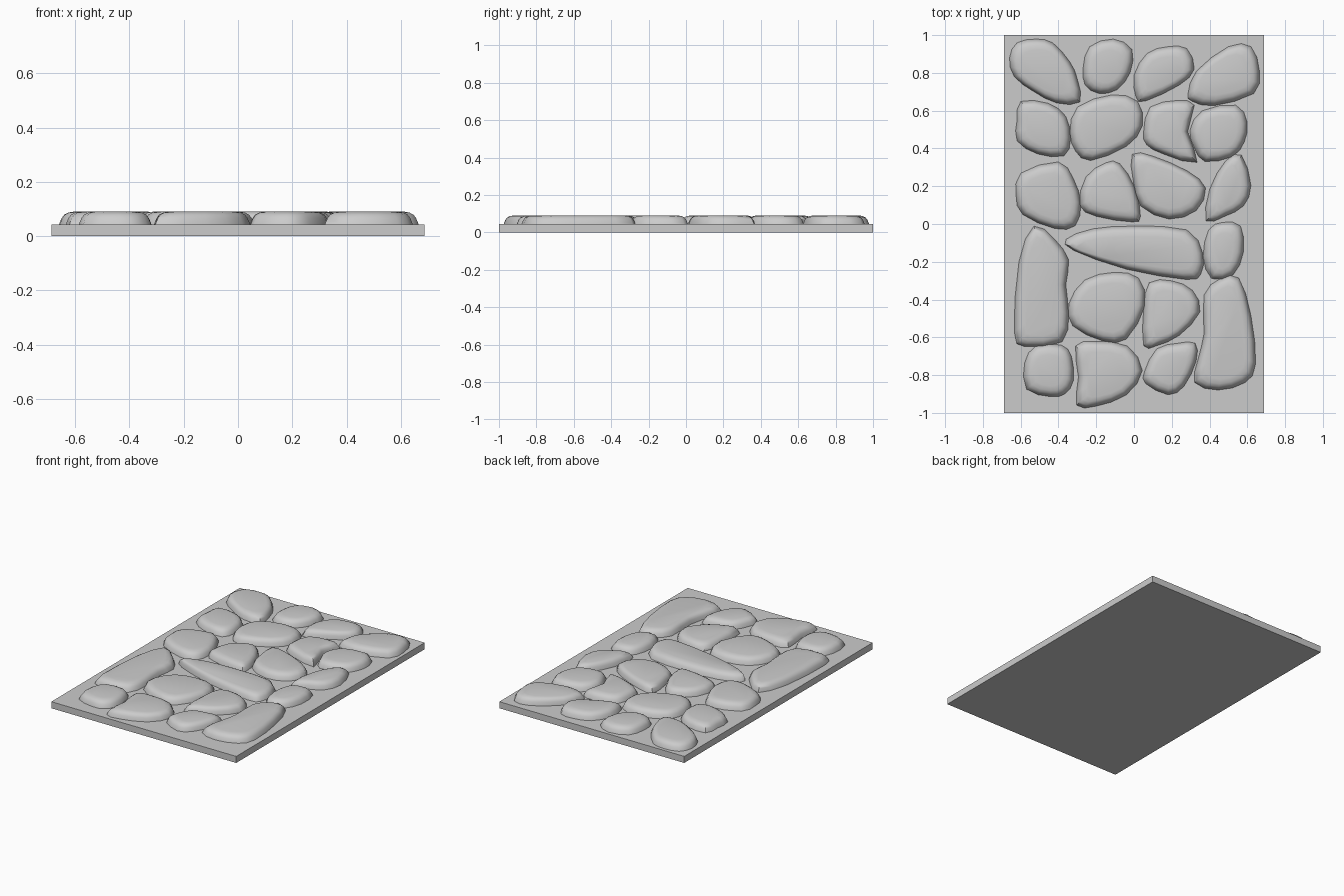
import bpy, bmesh
from mathutils import Vector

BASE = 0.044  # top of the slab
# stone cross-section: (inset from outline, height)
PROFILE = [(0.0, BASE - 0.004), (0.002, BASE + 0.004), (0.010, 0.067), (0.019, 0.079),
           (0.034, 0.087), (0.058, 0.0915)]


def rounded(points):
    """Closed Catmull-Rom loop: adds one midpoint per side."""
    pts = [Vector(p) for p in points]
    n, out = len(pts), []
    for i in range(n):
        a, b, c, d = pts[i - 1], pts[i], pts[(i + 1) % n], pts[(i + 2) % n]
        out += [b, (b + c) * 0.5625 - (a + d) * 0.0625]
    return out


def stone(name, *points):
    """Worn paving stone: outline swept up the rounded profile and capped."""
    loop = rounded(points)
    xs, ys = [p.x for p in loop], [p.y for p in loop]
    cx, cy = (min(xs) + max(xs)) / 2, (min(ys) + max(ys)) / 2
    hx, hy = (max(xs) - min(xs)) / 2, (max(ys) - min(ys)) / 2
    bm = bmesh.new()
    rings = []
    for inset, z in PROFILE:
        fx, fy = 1 - inset / hx, 1 - inset / hy
        rings.append([bm.verts.new((cx + (p.x - cx) * fx, cy + (p.y - cy) * fy, z)) for p in loop])
    n = len(loop)
    for lo, hi in zip(rings, rings[1:]):
        for i in range(n):
            j = (i + 1) % n
            bm.faces.new((lo[i], lo[j], hi[j], hi[i]))
    bm.faces.new(rings[0])
    bm.faces.new(rings[-1])
    bmesh.ops.recalc_face_normals(bm, faces=bm.faces[:])
    mesh = bpy.data.meshes.new(name)
    bm.to_mesh(mesh)
    bm.free()
    obj = bpy.data.objects.new(name, mesh)
    bpy.context.collection.objects.link(obj)
    bpy.ops.object.select_all(action='DESELECT')
    obj.select_set(True)
    bpy.context.view_layer.objects.active = obj
    bpy.ops.object.shade_smooth_by_angle(angle=0.8)


# Base slab
bpy.ops.mesh.primitive_cube_add(size=1, location=(0, 0, BASE / 2))
slab = bpy.context.object
slab.name = "slab"
slab.scale = (1.374, 2, BASE)
bpy.ops.object.transform_apply(location=True, scale=True)

# Back row
stone("stone_back_1", (-.66, .88), (-.62, .96), (-.52, .98), (-.43, .96), (-.34, .86),
      (-.30, .77), (-.285, .645), (-.41, .64), (-.53, .70), (-.635, .78))
stone("stone_back_2", (-.27, .83), (-.235, .94), (-.11, .98), (-.01, .925),
      (-.02, .80), (-.09, .71), (-.185, .69), (-.26, .735))
stone("stone_back_3", (0, .79), (.07, .905), (.18, .94), (.28, .93),
      (.32, .82), (.24, .735), (.06, .65), (.01, .67))
stone("stone_back_4", (.285, .69), (.33, .81), (.50, .94), (.62, .94),
      (.665, .81), (.635, .69), (.42, .625), (.305, .65))

# Second row
stone("stone_second_1", (-.62, .55), (-.60, .65), (-.455, .64), (-.36, .57),
      (-.335, .45), (-.37, .36), (-.51, .37), (-.62, .44))
stone("stone_second_2", (-.34, .485), (-.30, .62), (-.115, .685), (.02, .65),
      (.045, .52), (-.04, .41), (-.23, .335), (-.31, .385))
stone("stone_second_notched", (.05, .49), (.085, .62), (.23, .655), (.32, .63),
      (.285, .49), (.335, .325), (.155, .37), (.065, .42))
stone("stone_second_4", (.295, .495), (.36, .60), (.54, .63), (.60, .54),
      (.585, .435), (.52, .355), (.375, .33), (.32, .40))

# Third row
stone("stone_third_1", (-.625, .15), (-.60, .27), (-.40, .33), (-.32, .24),
      (-.28, .11), (-.31, -.01), (-.42, -.025), (-.59, .05))
stone("stone_third_2", (-.29, .10), (-.255, .25), (-.15, .325), (-.075, .32),
      (.005, .195), (.035, .04), (-.01, .01), (-.20, .04))
stone("stone_third_3", (-.01, .37), (.10, .36), (.285, .28), (.38, .19),
      (.33, .07), (.185, .025), (.035, .095), (-.005, .23))
stone("stone_third_4", (.38, .015), (.40, .185), (.485, .335), (.57, .365),
      (.62, .205), (.58, .095), (.48, .04))

# Long stones and the pieces fitted between them
stone("stone_long_left", (-.53, -.01), (-.42, -.08), (-.345, -.19), (-.36, -.32),
      (-.345, -.48), (-.38, -.625), (-.58, -.65), (-.635, -.57), (-.61, -.20))
stone("stone_long_middle", (-.36, -.08), (-.22, -.025), (0, -.01), (.28, -.03),
      (.365, -.155), (.355, -.265), (.28, -.295), (-.04, -.24), (-.32, -.14))
stone("stone_small_right", (.365, -.17), (.395, -.03), (.47, .01), (.565, -.01),
      (.58, -.15), (.525, -.27), (.41, -.29))
stone("stone_middle_1", (-.345, -.42), (-.26, -.295), (-.105, -.255), (.025, -.285),
      (.06, -.43), (-.04, -.61), (-.165, -.62), (-.325, -.54))
stone("stone_middle_2", (.05, -.45), (.08, -.31), (.20, -.30), (.31, -.35),
      (.35, -.465), (.24, -.59), (.12, -.645), (.05, -.645))
stone("stone_long_right", (.37, -.375), (.455, -.29), (.555, -.285), (.62, -.485),
      (.645, -.74), (.59, -.84), (.445, -.88), (.32, -.84), (.34, -.71), (.37, -.58))

# Front row
stone("stone_front_1", (-.58, -.735), (-.52, -.645), (-.385, -.64), (-.33, -.70),
      (-.32, -.83), (-.365, -.90), (-.44, -.915), (-.57, -.875))
stone("stone_front_2", (-.31, -.645), (-.205, -.62), (-.035, -.645), (.045, -.775),
      (-.04, -.905), (-.20, -.965), (-.305, -.96), (-.295, -.81))
stone("stone_front_3", (.055, -.78), (.12, -.66), (.235, -.63), (.325, -.63),
      (.33, -.725), (.265, -.86), (.18, -.905), (.06, -.845))
